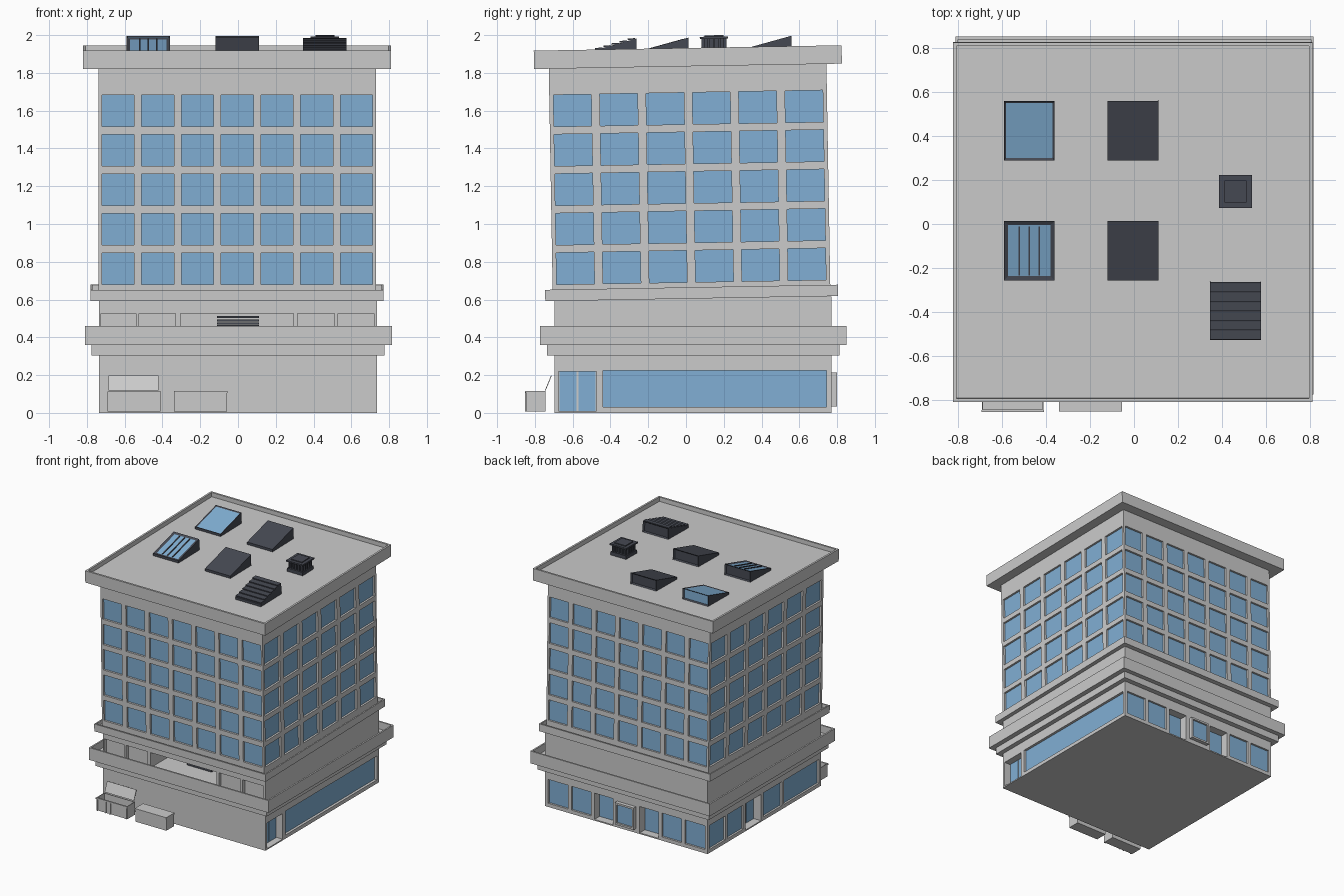
import bpy, bmesh
from math import radians, atan2
from mathutils import Matrix, Vector

if "Cube" in bpy.data.objects:
    bpy.data.objects.remove(bpy.data.objects["Cube"])


def material(name, rgb):
    m = bpy.data.materials.new(name)
    m.diffuse_color = (*rgb, 1)
    m.use_nodes = True
    m.node_tree.nodes["Principled BSDF"].inputs["Base Color"].default_value = m.diffuse_color
    return m


GLASS = material("glass_blue", (0.22, 0.43, 0.66))
DARK = material("dark_metal", (0.06, 0.066, 0.085))
# The upper storeys lean by about one degree
PIVOT = Vector((0, 0.03, 0.6))
TILT = Matrix.Translation(PIVOT) @ Matrix.Rotation(radians(1), 4, 'X') @ Matrix.Translation(-PIVOT)


def add_box(bm, lo, hi, rot=None):
    lo, hi = Vector(lo), Vector(hi)
    m = Matrix.Translation((lo + hi) / 2)
    if rot:
        m = m @ Matrix.Rotation(rot, 4, 'X')
    return bmesh.ops.create_cube(bm, size=1, matrix=m @ Matrix.Diagonal((*(hi - lo), 1)))


def finish(bm, name, mats=(), tilt=False):
    bmesh.ops.recalc_face_normals(bm, faces=bm.faces)
    me = bpy.data.meshes.new(name)
    bm.to_mesh(me)
    bm.free()
    for m in mats:
        me.materials.append(m)
    if tilt:
        me.transform(TILT)
    o = bpy.data.objects.new(name, me)
    bpy.context.collection.objects.link(o)
    return o


def boxes(name, items, mats=(), tilt=False):
    bm = bmesh.new()
    for it in items:
        add_box(bm, *it)
    return finish(bm, name, mats, tilt)


def tray(name, lo, hi, rim, depth, tilt=False):
    """Slab with a sunken top, leaving a raised rim."""
    bm = bmesh.new()
    add_box(bm, lo, hi)
    bm.normal_update()
    top = max(bm.faces, key=lambda f: f.calc_center_median().z)
    bmesh.ops.inset_region(bm, faces=[top], thickness=rim)
    ext = bmesh.ops.extrude_discrete_faces(bm, faces=[top])["faces"]
    bmesh.ops.translate(bm, verts=ext[0].verts, vec=(0, 0, -depth))
    # close the sides of the sunken area
    rim_edges = [e for e in bm.edges if e.is_boundary]
    bmesh.ops.bridge_loops(bm, edges=rim_edges)
    return finish(bm, name, (), tilt)


def block(name, lo, hi, openings, tilt=False):
    """Wall block with recesses (side, a0, a1, z0, z1, depth, panes)."""
    wall = boxes(name, [(lo, hi)])
    cuts, panes = [], []
    for side, a0, a1, z0, z1, d, n in openings:
        ax = 1 if side in "FB" else 0                 # axis of the wall normal
        s = -1 if side in "FL" else 1
        face = lo[ax] if s < 0 else hi[ax]

        def span(p, q, u0, u1):
            p, q = sorted((face + s * p, face + s * q))
            l, h = [0, 0, z0], [0, 0, z1]
            l[ax], h[ax], l[1 - ax], h[1 - ax] = p, q, u0, u1
            return tuple(l), tuple(h)
        cuts.append(span(-d, 0.05, a0, a1))
        w, g = (a1 - a0) / max(n, 1), 0.005 if n > 1 else 0
        for i in range(n):
            panes.append(span(-d - 0.002, -d + 0.004, a0 + i * w + g, a0 + (i + 1) * w - g))
    cutter = boxes(name + "_cutter", cuts)
    cutter.hide_render = True
    mod = wall.modifiers.new("recesses", 'BOOLEAN')
    mod.object, mod.solver = cutter, 'EXACT'
    bpy.context.view_layer.objects.active = wall
    bpy.ops.object.modifier_apply(modifier=mod.name)
    bpy.data.objects.remove(cutter)
    if tilt:
        wall.data.transform(TILT)
    boxes(name + "_windows", panes, [GLASS], tilt)


# Ground floor and mezzanine
ground = [("R", -0.675, -0.475, 0.01, 0.22, 0.06, 2), ("R", -0.44, 0.745, 0.03, 0.225, 0.025, 1)]
for a, b, d in [(0.53, 0.71, .02), (0.32, 0.50, .02), (0.12, 0.29, .07)]:
    z0 = 0.01 if d > .05 else 0.03
    ground += [("B", a, b, z0, 0.225, d, 1), ("B", -b, -a, z0, 0.225, d, 1)]
for a, b, d, n in [(0.54, 0.745, .02, 1), (0.31, 0.51, .02, 1), (0.08, 0.28, .07, 2),
                   (-0.19, 0.05, .02, 1), (-0.67, -0.22, .02, 1)]:
    ground.append(("L", a, b, 0.01 if n > 1 else 0.03, 0.225, d, n))
for a, b, d in [(-0.725, -0.54, .03), (-0.525, -0.33, .03), (-0.305, 0.295, .25),
                (0.315, 0.51, .03), (0.53, 0.72, .03)]:
    ground.append(("F", a, b, 0.395, 0.525, d, 0))
block("lower_building", (-0.735, -0.697, 0), (0.737, 0.77, 0.615), ground)

# Projecting window at the back
boxes("back_window_frame", [((-.085, .76, .035), (-.07, .80, .215)), ((.07, .76, .035), (.085, .80, .215)),
                            ((-.07, .76, .035), (.07, .80, .05)), ((-.07, .76, .20), (.07, .80, .215))])
boxes("back_window_glass", [((-.07, .765, .05), (.07, .785, .20))], [GLASS])

# Cornices and ledge
boxes("lower_cornice_step", [((-0.775, -0.735, 0.305), (0.775, 0.812, 0.36))])
tray("lower_cornice", (-0.81, -0.772, 0.36), (0.815, 0.85, 0.46), 0.018, 0.06)
tray("upper_ledge", (-0.78, -0.745, 0.605), (0.77, 0.805, 0.665), 0.015, 0.03, True)

# Leaning tower with its window grid
rows = [(0.692 + 0.209 * r, 0.86 + 0.209 * r) for r in range(5)]
grid = []
for z0, z1 in rows:
    for side in "FB":
        for c in range(7):
            x = -0.7205 + 0.2105 * c
            grid.append((side, x, x + 0.17, z0, z1, 0.02, 1))
    for side in "LR":
        for c in range(6):
            y = -0.683 + 0.2452 * c
            grid.append((side, y, y + 0.20, z0, z1, 0.02, 1))
block("tower", (-0.738, -0.705, 0.61), (0.73, 0.765, 1.85), grid, True)
tray("roof_parapet", (-0.82, -0.783, 1.835), (0.81, 0.847, 1.932), 0.022, 0.035, True)

# Wedge-shaped roof units
FLOOR, LOW, HIGH = 1.895, 0.022, 0.092


def wedge(name, x0, x1, y0, y1, top_glass=False, back_glass=False, rim=0.012):
    y0, y1 = y0 + 0.022, y1 + 0.022
    bm = bmesh.new()
    prof = [(y0, FLOOR), (y0, FLOOR + LOW), (y1, FLOOR + HIGH), (y1, FLOOR)]
    a, b = [[bm.verts.new((x, y, z)) for y, z in prof] for x in (x0, x1)]
    bm.faces.new(a)
    bm.faces.new(b[::-1])
    sides = [bm.faces.new((a[i], b[i], b[(i + 1) % 4], a[(i + 1) % 4])) for i in range(4)]
    bmesh.ops.recalc_face_normals(bm, faces=bm.faces)
    bm.normal_update()
    slope, back = sides[1], sides[2]
    bmesh.ops.inset_individual(bm, faces=[back], thickness=0.014, depth=-0.012)
    back.material_index = int(back_glass)
    if top_glass:
        bmesh.ops.inset_individual(bm, faces=[slope], thickness=rim, depth=-0.005)
        slope.material_index = 1
    finish(bm, name, [DARK, GLASS], True)


def on_slope(x0, x1, y0, y1, t, base, u0=0.0, u1=1.0, extra=0.0):
    """Box lying on the slope of a wedge between fractions u0 and u1."""
    y0, y1 = y0 + 0.022, y1 + 0.022
    ang, u = atan2(HIGH - LOW, y1 - y0), (u0 + u1) / 2
    length = (u1 - u0) * ((y1 - y0) ** 2 + (HIGH - LOW) ** 2) ** 0.5
    yc, zc = y0 + (y1 - y0) * u, FLOOR + LOW + (HIGH - LOW) * u + base
    return (x0, yc - length / 2, zc - t / 2), (x1, yc + length / 2, zc + t / 2), ang + extra


wedge("skylight_rear", -0.59, -0.36, 0.29, 0.56, True, True)
wedge("skylight_front", -0.59, -0.36, -0.255, 0.015, True, False, 0.027)
boxes("skylight_bars", [on_slope(x - .004, x + .004, -0.255, 0.015, 0.006, -0.002, .09, .91)
                        for x in (-0.52, -0.475, -0.43)], [DARK], True)
wedge("roof_hatch_rear", -0.12, 0.11, 0.29, 0.56)
wedge("roof_hatch_front", -0.12, 0.11, -0.255, 0.015)

# Louvred unit with stepped slats
wedge("louvre_unit", 0.345, 0.575, -0.525, -0.26)
boxes("louvre_slats", [on_slope(0.345, 0.575, -0.525, -0.265, 0.008, 0.003, i / 6 + .01, (i + 1) / 6 - .01, -0.22)
                       for i in range(6)], [DARK], True)

# Small finned roof vent
cx, cy = 0.46, 0.172
parts = [((cx - .05, cy - .05, FLOOR), (cx + .05, cy + .05, 1.98)),
         ((cx - .07, cy - .07, FLOOR), (cx + .07, cy + .07, 1.925)),
         ((cx - .075, cy - .075, 1.978), (cx + .075, cy + .075, 1.99)),
         ((cx - .05, cy - .05, 1.99), (cx + .05, cy + .05, 1.997))]
for i in range(5):
    t = -0.056 + 0.028 * i
    for s in (-1, 1):
        m = s * 0.057
        parts.append(((cx + t - .006, cy + m - .009, 1.92), (cx + t + .006, cy + m + .009, 1.98)))
        if 0 < i < 4:
            parts.append(((cx + m - .009, cy + t - .006, 1.92), (cx + m + .009, cy + t + .006, 1.98)))
boxes("roof_vent", parts, [DARK], True)

# Louvred box inside the mezzanine recess
boxes("recess_vent", [((-.11, -.50, .40), (.11, -.448, .465))] +
      [((-.11, -.505, z), (.11, -.448, z + .01)) for z in (.468, .485, .502)], [DARK])

# Two waste bins at the front, one with its lid raised
tray("waste_bin_open", (-0.69, -0.845, 0.008), (-0.41, -0.745, 0.112), 0.007, 0.085)
tray("waste_bin_closed", (-0.338, -0.845, 0.008), (-0.057, -0.745, 0.108), 0.007, 0.01)
boxes("bin_ribs", [((x - .005, -.852, .008), (x + .005, -.844, .10)) for x in (-.68, -.605, -.565, -.42)] +
      [((-.692, -.852, .10), (-.408, -.844, .112))])
boxes("bin_lid_closed", [((-0.34, -0.85, 0.104), (-0.055, -0.743, 0.117))])
boxes("bin_lid_raised", [((-0.685, -0.731, 0.115), (-0.42, -0.727, 0.20), radians(-22))])
